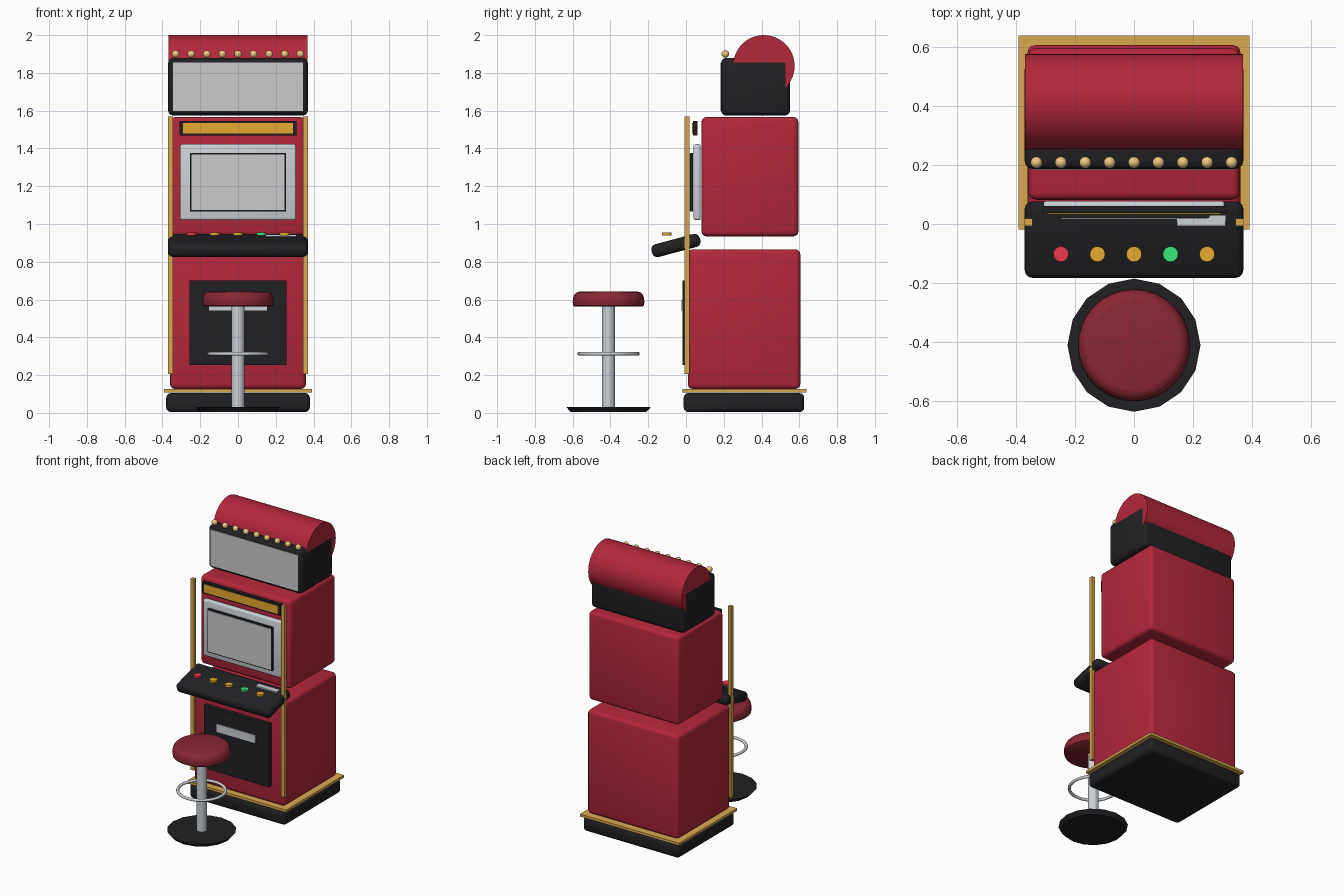
import bpy, bmesh, math
from mathutils import Matrix

if "Cube" in bpy.data.objects:
    bpy.data.objects.remove(bpy.data.objects["Cube"])


def mat(name, r, g, b):
    m = bpy.data.materials.new(name)
    m.diffuse_color = (r, g, b, 1)
    m.use_nodes = True
    m.node_tree.nodes["Principled BSDF"].inputs["Base Color"].default_value = m.diffuse_color
    return m


RED = mat("cabinet red", 0.45, 0.02, 0.045)
BLACK = mat("black", 0.015, 0.015, 0.018)
GOLD = mat("gold", 0.70, 0.40, 0.08)
AMBER = mat("amber", 0.80, 0.40, 0.03)
BULB = mat("bulb", 0.85, 0.58, 0.22)
SILVER = mat("silver", 0.60, 0.64, 0.68)
SEAT = mat("seat red", 0.25, 0.02, 0.035)
BTN_RED = mat("button red", 0.85, 0.04, 0.07)
BTN_GREEN = mat("button green", 0.04, 0.80, 0.20)


def finish(bm, name, m, smooth=True, angle=35):
    bmesh.ops.recalc_face_normals(bm, faces=bm.faces)
    me = bpy.data.meshes.new(name)
    bm.to_mesh(me)
    bm.free()
    ob = bpy.data.objects.new(name, me)
    bpy.context.collection.objects.link(ob)
    if m:
        me.materials.append(m)
    if smooth:
        bpy.ops.object.select_all(action='DESELECT')
        ob.select_set(True)
        bpy.context.view_layer.objects.active = ob
        bpy.ops.object.shade_smooth_by_angle(angle=math.radians(angle))
    return ob


def box(name, m, x, y, z, bevel=0.0, tilt=0.0):
    """Box from (min, max) ranges, optionally rounded and tilted about x."""
    bm = bmesh.new()
    bmesh.ops.create_cube(bm, size=1)
    rng = (x, y, z)
    bmesh.ops.scale(bm, vec=[b - a for a, b in rng], verts=bm.verts)
    if bevel:
        bmesh.ops.bevel(bm, geom=bm.edges[:], offset=bevel, segments=3,
                        profile=0.5, affect='EDGES')
    bmesh.ops.rotate(bm, cent=(0, 0, 0), matrix=Matrix.Rotation(tilt, 3, 'X'), verts=bm.verts)
    bmesh.ops.translate(bm, vec=[(a + b) / 2 for a, b in rng], verts=bm.verts)
    return finish(bm, name, m, bevel > 0)


def lathe(name, m, profile, cx, cy, sides, smooth=True):
    """Closed solid from (radius, z) rings turned about a vertical axis."""
    bm = bmesh.new()
    rings = [[bm.verts.new((cx + r * math.cos(2 * math.pi * i / sides),
                            cy + r * math.sin(2 * math.pi * i / sides), z))
              for i in range(sides)] for r, z in profile]
    for a, b in zip(rings, rings[1:]):
        for i in range(sides):
            j = (i + 1) % sides
            bm.faces.new((a[i], a[j], b[j], b[i]))
    bm.faces.new(rings[0])
    bm.faces.new(rings[-1])
    return finish(bm, name, m, smooth, 40)


def sym(h):
    return (-h, h)


# plinth and cabinet bodies
box("plinth", BLACK, sym(0.38), (-0.012, 0.626), (0.004, 0.105), 0.025)
box("plinth_trim", GOLD, sym(0.391), (-0.018, 0.637), (0.108, 0.126))
box("lower_cabinet", RED, sym(0.36), (0.01, 0.605), (0.127, 0.866), 0.025)
box("upper_cabinet", RED, sym(0.357), (0.082, 0.595), (0.935, 1.566), 0.025)

# gold corner posts
for side, s in (("left", -1), ("right", 1)):
    box(side + "_post", GOLD, (s * 0.357 - 0.013, s * 0.357 + 0.013),
        (-0.007, 0.019), (0.207, 1.57))

# lower door with payout tray
box("door_panel", BLACK, sym(0.257), (-0.018, 0.012), (0.253, 0.702))
box("payout_tray", SILVER, sym(0.153), (-0.025, -0.015), (0.542, 0.598))

# screen assembly
box("screen_bezel", SILVER, sym(0.307), (0.04, 0.078), (1.02, 1.423), 0.012)
box("screen_surround", BLACK, sym(0.255), (0.021, 0.036), (1.066, 1.375))
box("screen", None, sym(0.247), (0.017, 0.023), (1.074, 1.367))

# strip sign above the screen
box("strip_sign_back", BLACK, sym(0.31), (0.037, 0.061), (1.468, 1.546))
box("strip_sign_face", AMBER, sym(0.292), (0.033, 0.040), (1.478, 1.536))

# tilted control deck, buttons and slot plate
box("control_deck", BLACK, sym(0.37), (-0.185, 0.079), (0.851, 0.921), 0.027, math.radians(15))
for i, m in enumerate((BTN_RED, AMBER, AMBER, BTN_GREEN, AMBER)):
    lathe("button_%d" % (i + 1), m, [(0.026, 0.940), (0.026, 0.954)],
          (i - 2) * 0.1235, -0.102, 24)
box("slot_plate", SILVER, (0.145, 0.31), (-0.007, 0.05), (0.933, 0.944))

# topper: sign box, rolled canopy and row of bulbs
box("topper_box", BLACK, sym(0.37), (0.186, 0.551), (1.574, 1.88), 0.028)
box("topper_sign", None, sym(0.344), (0.183, 0.19), (1.597, 1.855))
bm = bmesh.new()
bmesh.ops.create_cone(bm, cap_ends=True, segments=48, radius1=0.163, radius2=0.163,
                      depth=0.738, matrix=Matrix.Translation((0, 0.412, 1.837))
                      @ Matrix.Rotation(math.pi / 2, 4, 'Y'))
finish(bm, "topper_roll", RED)
for i in range(9):
    bm = bmesh.new()
    bmesh.ops.create_uvsphere(bm, u_segments=16, v_segments=10, radius=0.02,
                              matrix=Matrix.Translation(((i - 4) * 0.0825, 0.208, 1.9)))
    finish(bm, "bulb_%d" % (i + 1), BULB, True, 60)

# stool
SY = -0.41
lathe("stool_base", BLACK, [(0.2, 0.004), (0.225, 0.032)], 0, SY, 16, False)
lathe("stool_pole", SILVER, [(0.035, 0.03), (0.035, 0.57)], 0, SY, 16, False)
lathe("stool_seat", SEAT, [(0.178, 0.562), (0.187, 0.568), (0.19, 0.585), (0.188, 0.607),
                           (0.180, 0.628), (0.167, 0.639), (0.150, 0.643)], 0, SY, 32)
bpy.ops.mesh.primitive_torus_add(location=(0, SY, 0.313), major_radius=0.155,
                                 minor_radius=0.01, major_segments=36, minor_segments=10)
ring = bpy.context.object
ring.name = "foot_ring"
ring.data.materials.append(SILVER)
bpy.ops.object.shade_smooth()
